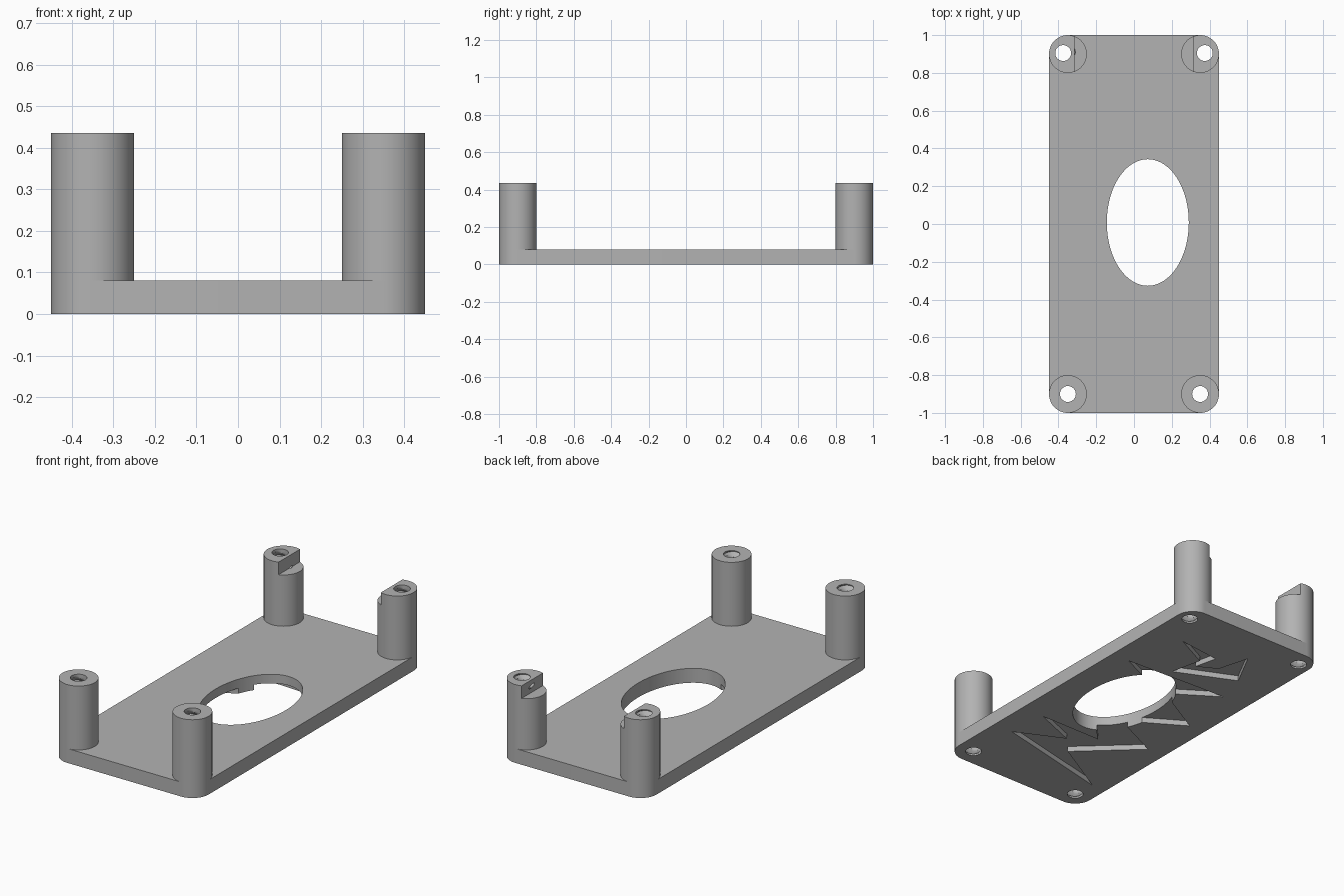
import bpy, bmesh, math

if "Cube" in bpy.data.objects:
    bpy.data.objects.remove(bpy.data.objects["Cube"], do_unlink=True)

grey = bpy.data.materials.new("light_grey")
grey.use_nodes = True
grey.diffuse_color = (0.45, 0.45, 0.45, 1)
grey.node_tree.nodes["Principled BSDF"].inputs["Base Color"].default_value = grey.diffuse_color

HALF_X, HALF_Y, RADIUS = 0.45, 1.0, 0.1
PLATE_TOP, POST_TOP, LEDGE = 0.08, 0.435, 0.365


def finish(name, bm):
    bmesh.ops.recalc_face_normals(bm, faces=bm.faces)
    mesh = bpy.data.meshes.new(name)
    bm.to_mesh(mesh)
    bm.free()
    mesh.materials.append(grey)
    obj = bpy.data.objects.new(name, mesh)
    bpy.context.collection.objects.link(obj)
    return obj


def prism(name, outline, low, high):
    """Extrude a closed xy outline between two heights."""
    bm = bmesh.new()
    base = bm.faces.new([bm.verts.new((x, y, low)) for x, y in outline])
    top = bmesh.ops.extrude_face_region(bm, geom=[base])["geom"]
    for v in top:
        if isinstance(v, bmesh.types.BMVert):
            v.co.z = high
    return finish(name, bm)


def ellipse(cx, cy, rx, ry, count=64):
    turns = [2 * math.pi * i / count for i in range(count)]
    return [(cx + rx * math.cos(a), cy + ry * math.sin(a)) for a in turns]


def threaded_cutter(name, cx, cy, minor=0.042, major=0.07, pitch=0.08):
    """Watertight screw-shaped rod: radius follows a helical ridge."""
    bm = bmesh.new()
    count, step = 32, pitch / 8
    rings = []
    for j in range(int(0.5 / step) + 1):
        z = -0.03 + j * step
        ring = []
        for i in range(count):
            phase = (z / pitch - i / count) % 1
            ridge = max(0, 1 - abs(phase - 0.5) / 0.3)
            r = minor + (major - minor) * ridge
            if z < 0.015 or z > POST_TOP - 0.012:
                r = minor
            a = 2 * math.pi * i / count
            ring.append(bm.verts.new((cx + r * math.cos(a), cy + r * math.sin(a), z)))
        rings.append(ring)
    for lower, upper in zip(rings, rings[1:]):
        for i in range(count):
            k = (i + 1) % count
            bm.faces.new((lower[i], lower[k], upper[k]))
            bm.faces.new((lower[i], upper[k], upper[i]))
    bm.faces.new(rings[0])
    bm.faces.new(rings[-1])
    return finish(name, bm)


def cut(target, cutter):
    cutter.hide_render = True
    mod = target.modifiers.new("cut", "BOOLEAN")
    mod.operation, mod.solver, mod.object = "DIFFERENCE", "EXACT", cutter
    bpy.context.view_layer.objects.active = target
    bpy.ops.object.modifier_apply(modifier=mod.name)


# Base plate with rounded corners
outline = []
for corner, (sx, sy) in enumerate([(1, 1), (-1, 1), (-1, -1), (1, -1)]):
    for i in range(17):
        a = math.pi / 2 * (corner + i / 16)
        outline.append((sx * (HALF_X - RADIUS) + RADIUS * math.cos(a),
                        sy * (HALF_Y - RADIUS) + RADIUS * math.sin(a)))
plate = prism("base_plate", outline, 0, PLATE_TOP)
parts, cutters = [plate], []

# Oval opening
cutters.append(prism("oval_cutter", ellipse(0.073, 0.008, 0.217, 0.335, 96), -0.1, 0.2))
cut(plate, cutters[-1])

# Shallow jagged pockets under the plate
zigzag = [(0.33, -0.61), (-0.36, -0.77), (-0.03, -0.58), (-0.34, -0.29), (-0.04, -0.15),
          (-0.35, 0.04), (-0.03, 0.22), (-0.29, 0.39), (0.34, 0.36), (0.1, 0.25),
          (0.1, -0.2), (-0.07, -0.38), (0.31, -0.38), (0.06, -0.48)]
chevron = [(0.25, 0.7), (0.05, 0.6), (0.09, 0.42), (-0.24, 0.57), (-0.13, 0.78),
           (-0.08, 0.6), (0.03, 0.54), (0.0, 0.67)]
for name, shape in (("zigzag_cutter", zigzag), ("chevron_cutter", chevron)):
    cutters.append(prism(name, shape, -0.05, 0.03))
    cut(plate, cutters[-1])

# Corner posts with threaded holes; the back pair has an inner ledge
for depth, sy in (("front", -1), ("back", 1)):
    for side, sx in (("left", 1), ("right", -1)):
        cx, cy = sx * (HALF_X - RADIUS), sy * (HALF_Y - RADIUS)
        post = prism(f"{depth}_{side}_post", ellipse(cx, cy, RADIUS, RADIUS), PLATE_TOP, POST_TOP)
        back = sy > 0
        hole = threaded_cutter("thread_cutter", sx * 0.375 if back else cx, cy + 0.005 * back)
        cut(post, hole)
        cut(plate, hole)
        cutters.append(hole)
        if back:
            box = [(sx * 0.2, 0.75), (sx * 0.315, 0.75), (sx * 0.315, 1.05), (sx * 0.2, 1.05)]
            cutters.append(prism("ledge_cutter", box, LEDGE, 0.6))
            cut(post, cutters[-1])
        parts.append(post)

for cutter in cutters:
    bpy.data.objects.remove(cutter, do_unlink=True)

# Smooth the round walls, keep the edges crisp
bpy.ops.object.select_all(action="DESELECT")
for part in parts:
    part.select_set(True)
bpy.context.view_layer.objects.active = plate
bpy.ops.object.shade_smooth_by_angle(angle=math.radians(30))
